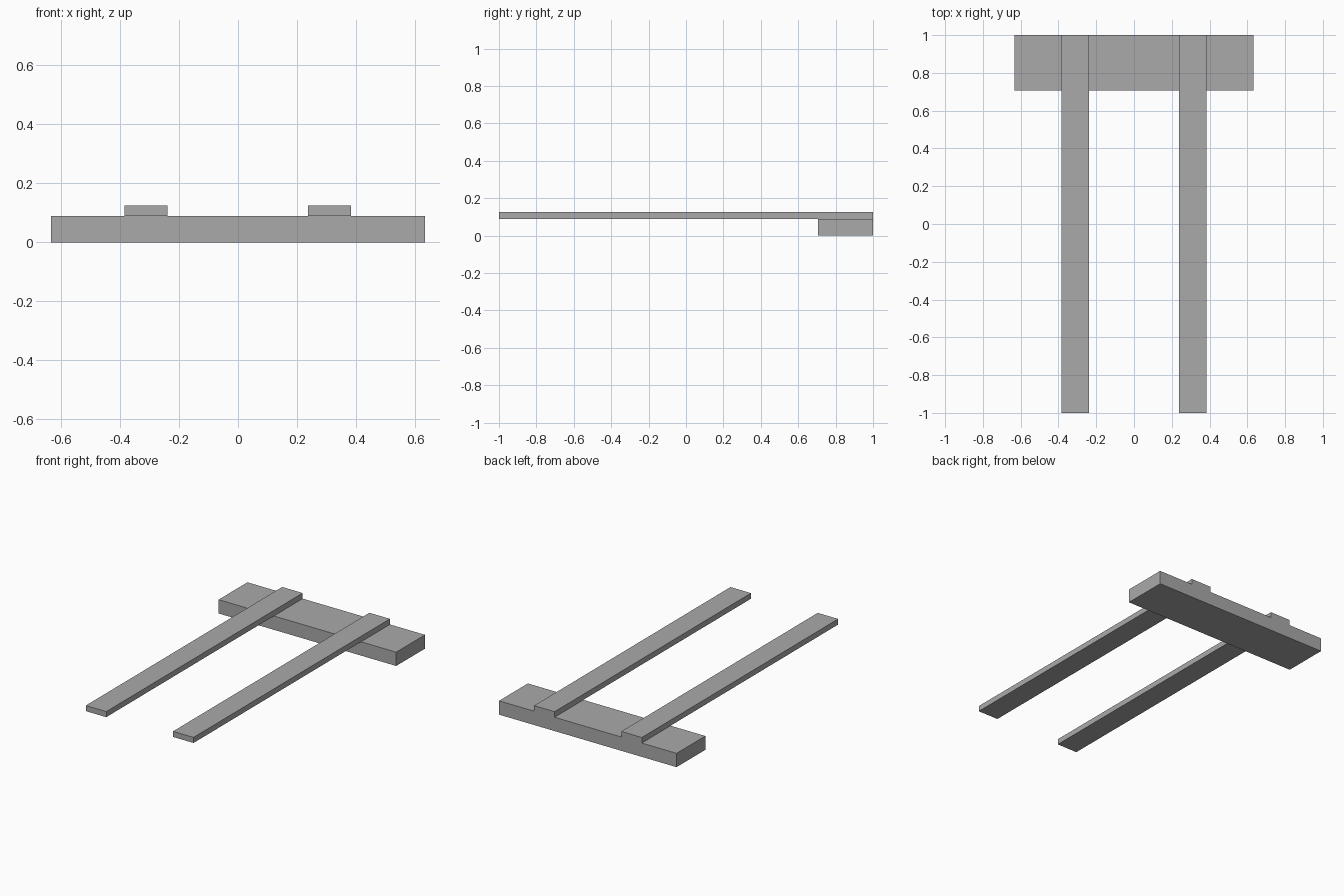
import bpy

default = bpy.data.objects.get("Cube")
if default:
    bpy.data.objects.remove(default, do_unlink=True)

# Single plain grey
grey = bpy.data.materials.new("plain_grey")
grey.use_nodes = True
colour = (0.4, 0.4, 0.4, 1.0)
grey.diffuse_color = colour
grey.node_tree.nodes["Principled BSDF"].inputs["Base Color"].default_value = colour


def box(name, low, high):
    """Flat-shaded box spanning two opposite corners."""
    centre = [(a + b) / 2 for a, b in zip(low, high)]
    bpy.ops.mesh.primitive_cube_add(size=1, location=centre)
    obj = bpy.context.object
    obj.name = name
    obj.scale = [b - a for a, b in zip(low, high)]
    bpy.ops.object.transform_apply(location=False, rotation=False, scale=True)
    obj.data.materials.append(grey)
    return obj


BASE_TOP = 0.089
FORK_TOP = 0.125

# Cross beam at the back
box("cross_beam", (-0.633, 0.707, 0), (0.633, 1, BASE_TOP))

# Two long flat bars resting on the beam
for name, centre_x in (("right_bar", -0.312), ("left_bar", 0.31)):
    box(name, (centre_x - 0.073, -1, BASE_TOP), (centre_x + 0.073, 1, FORK_TOP))
